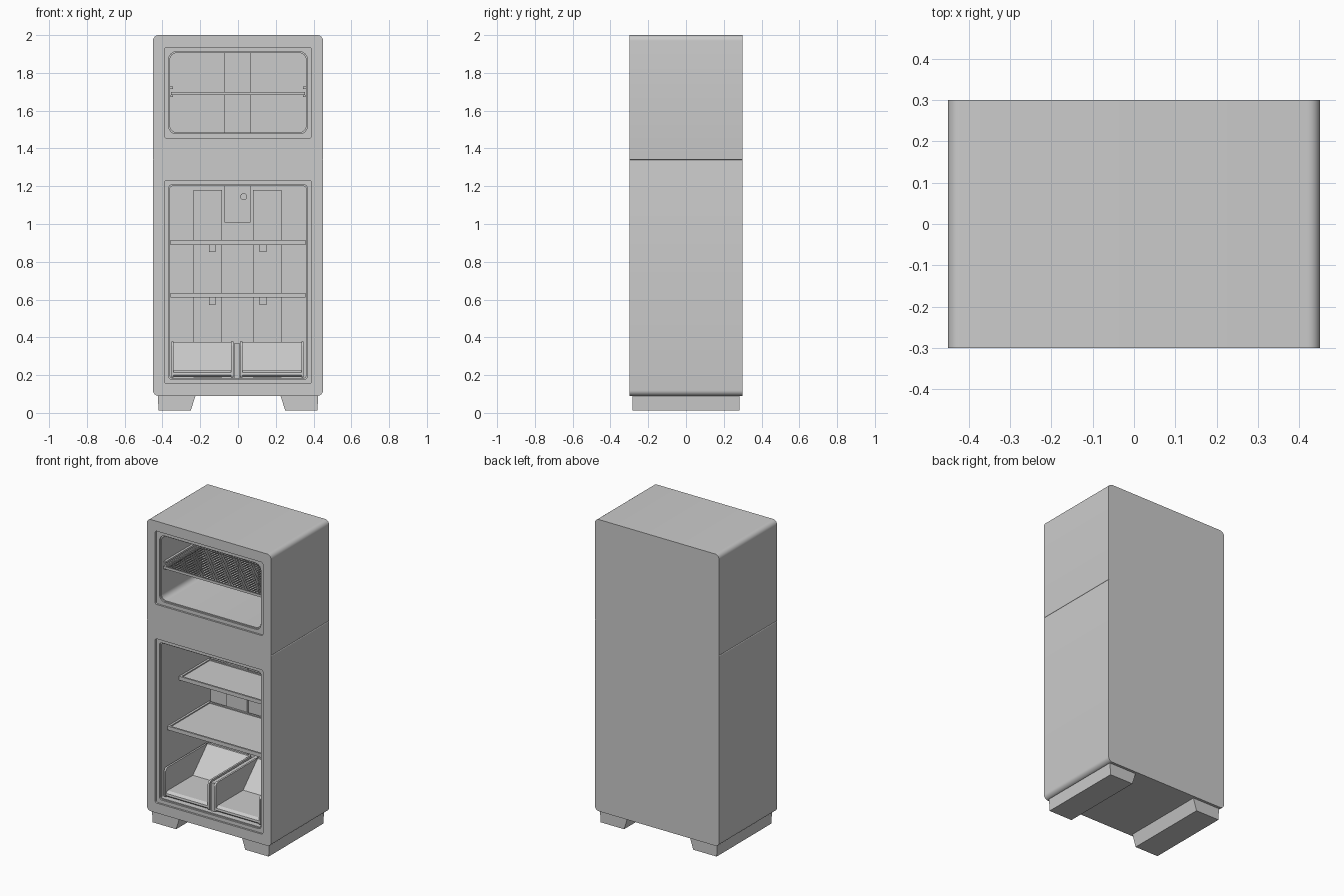
import bpy, bmesh, math

cube = bpy.data.objects.get("Cube")
if cube:
    bpy.data.objects.remove(cube, do_unlink=True)

grey = bpy.data.materials.new("warm_grey")
grey.use_nodes = True
COLOUR = (0.6, 0.6, 0.6, 1)
grey.diffuse_color = COLOUR
grey.node_tree.nodes["Principled BSDF"].inputs["Base Color"].default_value = COLOUR


def finish(name, bm, smooth=False):
    bmesh.ops.recalc_face_normals(bm, faces=bm.faces)
    mesh = bpy.data.meshes.new(name)
    bm.to_mesh(mesh)
    bm.free()
    mesh.materials.append(grey)
    obj = bpy.data.objects.new(name, mesh)
    bpy.context.collection.objects.link(obj)
    if smooth:
        shade(obj)
    return obj


def select(obj):
    bpy.ops.object.select_all(action="DESELECT")
    obj.select_set(True)
    bpy.context.view_layer.objects.active = obj


def shade(obj):
    select(obj)
    bpy.ops.object.shade_smooth_by_angle(angle=math.radians(30))


def boxes(name, parts):
    """One object made of boxes, each x0, x1, y0, y1, z0, z1."""
    bm = bmesh.new()
    for x0, x1, y0, y1, z0, z1 in parts:
        verts = bmesh.ops.create_cube(bm, size=1)["verts"]
        for v in verts:
            v.co = ((x0 + x1) / 2 + v.co.x * (x1 - x0),
                    (y0 + y1) / 2 + v.co.y * (y1 - y0),
                    (z0 + z1) / 2 + v.co.z * (z1 - z0))
    return finish(name, bm)


def extrude(name, points, axis, start, end, smooth=False):
    """Extrude a flat outline along x (outline in y, z) or y (outline in x, z)."""
    bm = bmesh.new()
    verts = [bm.verts.new((start, a, b) if axis == "x" else (a, start, b)) for a, b in points]
    face = bm.faces.new(verts)
    moved = bmesh.ops.extrude_face_region(bm, geom=[face])["geom"]
    step = (end - start, 0, 0) if axis == "x" else (0, end - start, 0)
    bmesh.ops.translate(bm, vec=step, verts=[g for g in moved if isinstance(g, bmesh.types.BMVert)])
    return finish(name, bm, smooth)


def rounded(a0, a1, b0, b1, low, high, steps=6):
    """Rectangle outline with rounded lower and upper corners."""
    points = []
    for i, (ca, cb, r) in enumerate(((a1, b1, high), (a0, b1, high), (a0, b0, low), (a1, b0, low))):
        sa, sb = (1 if ca == a1 else -1), (1 if cb == b1 else -1)
        for k in range(steps + 1):
            t = math.pi / 2 * (i + k / steps)
            points.append((ca - sa * r + r * math.cos(t), cb - sb * r + r * math.sin(t)))
    return points


def cut(target, cutter):
    mod = target.modifiers.new("opening", "BOOLEAN")
    mod.operation = "DIFFERENCE"
    mod.solver = "EXACT"
    mod.object = cutter
    select(target)
    bpy.ops.object.modifier_apply(modifier=mod.name)
    bpy.data.objects.remove(cutter, do_unlink=True)


def cabinet(name, z0, z1, low, high, open0, open1, corner, back):
    """Outer shell with a stepped door recess and an inner compartment."""
    body = extrude(name, rounded(-0.45, 0.45, z0, z1, low, high), "y", -0.3, 0.3)
    for half, grow, depth, r in ((0.39, 0.03, -0.288, 0.012),
                                 (0.367, 0.007, -0.278, corner + 0.005),
                                 (0.36, 0, back, corner)):
        cut(body, extrude("cutter", rounded(-half, half, open0 - grow, open1 + grow, r, r),
                          "y", -0.35, depth))
    shade(body)


# Cabinet shells
cabinet("fridge_cabinet", 0.09, 1.34, 0.03, 0.005, 0.185, 1.2, 0.012, 0.23)
cabinet("freezer_cabinet", 1.34, 2.0, 0.005, 0.03, 1.485, 1.905, 0.035, 0.14)

# Feet
for side, s in (("left", 1), ("right", -1)):
    extrude(side + "_foot", [(s * 0.225, 0.092), (s * 0.425, 0.092), (s * 0.42, 0.012), (s * 0.25, 0.012)],
            "y", -0.283, 0.283)

# Freezer duct and side rails
extrude("freezer_duct", rounded(-0.075, 0.07, 1.484, 1.906, 0.005, 0.005), "y", 0.11, 0.145)
boxes("freezer_rails", [(s * 0.345, s * 0.362, -0.25, 0.142, z, z + 0.012)
                        for s in (1, -1) for z in (1.672, 1.715)])

# Wire shelf
wires = [(-0.355, 0.355, y, y + 0.008, 1.682, 1.698) for y in (-0.262, 0.1)]
wires += [(x, x + 0.008, -0.262, 0.108, 1.682, 1.698) for x in (-0.355, 0.347)]
wires += [(-0.35 + i * 0.02, -0.347 + i * 0.02, -0.26, 0.105, 1.69, 1.694) for i in range(1, 35)]
wires += [(-0.35, 0.35, -0.26 + i * 0.02, -0.257 + i * 0.02, 1.687, 1.691) for i in range(1, 18)]
boxes("freezer_wire_shelf", wires)

# Back panels of the fridge compartment
for side, x0, x1 in (("right", -0.235, -0.085), ("left", 0.08, 0.23)):
    boxes(side + "_back_panel", [(x0, x1, 0.215, 0.235, 0.188, 1.18)])

# Control box with knob
extrude("control_box", rounded(-0.075, 0.07, 1.005, 1.202, 0.015, 0.002), "y", 0.13, 0.232, True)
extrude("control_knob", rounded(0.012, 0.048, 1.127, 1.163, 0.018, 0.018), "y", 0.115, 0.132, True)

# Framed shelves on brackets
for name, z, front in (("upper", 0.89, -0.1), ("lower", 0.61, -0.22)):
    boxes(name + "_shelf", [
        (-0.345, 0.345, front + 0.01, 0.2, z + 0.006, z + 0.018),
        (-0.357, 0.357, front, front + 0.012, z, z + 0.025),
        (-0.357, 0.357, 0.198, 0.21, z, z + 0.025),
        (-0.357, -0.343, front + 0.011, 0.199, z, z + 0.025),
        (0.343, 0.357, front + 0.011, 0.199, z, z + 0.025)])
    boxes(name + "_shelf_brackets", [(x, x + 0.036, 0.06, 0.22, z - 0.038, z + 0.008)
                                     for x in (-0.154, 0.115)])

# Drawers: sloped tray between two rounded side walls
tray = [(-0.25, 0.19), (-0.26, 0.2), (-0.258, 0.213), (-0.24, 0.225),
        (0.02, 0.225), (0.17, 0.375), (0.185, 0.375), (0.185, 0.19)]
for side, x0, x1 in (("right", -0.353, -0.024), ("left", 0.011, 0.347)):
    extrude(side + "_drawer_tray", tray, "x", x0 + 0.01, x1 - 0.01, True)
    for edge, a in (("inner", x0), ("outer", x1 - 0.012)):
        extrude(f"{side}_drawer_{edge}_wall", rounded(-0.262, 0.185, 0.188, 0.377, 0.01, 0.025),
                "x", a, a + 0.012, True)

# Divider between the drawers
boxes("drawer_divider", [(-0.018, 0.007, -0.255, 0.2, 0.184, 0.37)])
